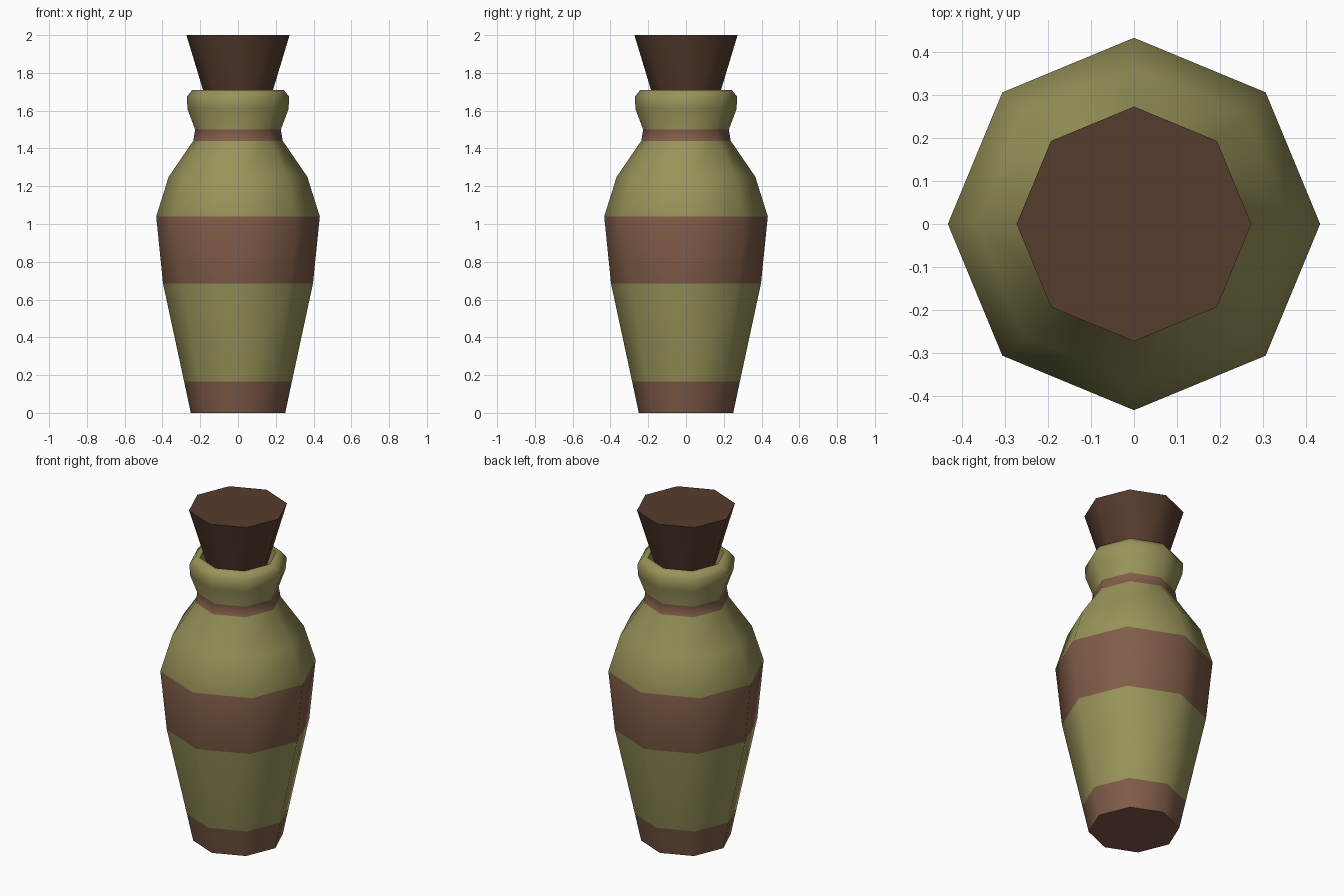
import bpy, bmesh, math

if "Cube" in bpy.data.objects:
    bpy.data.objects.remove(bpy.data.objects["Cube"])

SIDES = 8


def material(name, rgb):
    m = bpy.data.materials.new(name)
    m.diffuse_color = (*rgb, 1)
    m.use_nodes = True
    m.node_tree.nodes["Principled BSDF"].inputs["Base Color"].default_value = m.diffuse_color
    return m


green = material("olive_green", (0.314, 0.296, 0.102))
brown = material("band_brown", (0.216, 0.107, 0.065))
dark = material("stopper_brown", (0.093, 0.045, 0.027))


def lathe(name, profile, mats, bands=(), cap_end=True):
    """Spin (radius, z) rings into an eight-sided body; bands lists segments using slot 1."""
    bm = bmesh.new()
    rings = []
    for r, z in profile:
        angles = [2 * math.pi * i / SIDES for i in range(SIDES)]
        rings.append([bm.verts.new((r * math.cos(a), r * math.sin(a), z)) for a in angles])
    for s, (lo, hi) in enumerate(zip(rings, rings[1:])):
        for i in range(SIDES):
            j = (i + 1) % SIDES
            f = bm.faces.new((lo[i], lo[j], hi[j], hi[i]))
            f.material_index = 1 if s in bands else 0
    base = bm.faces.new(rings[0][::-1])
    base.material_index = 1 if 0 in bands else 0
    if cap_end:
        bm.faces.new(rings[-1])
    me = bpy.data.meshes.new(name)
    bm.to_mesh(me)
    bm.free()
    for m in mats:
        me.materials.append(m)
    ob = bpy.data.objects.new(name, me)
    bpy.context.collection.objects.link(ob)
    bpy.ops.object.select_all(action='DESELECT')
    ob.select_set(True)
    bpy.context.view_layer.objects.active = ob
    bpy.ops.object.shade_smooth_by_angle(angle=math.radians(62))
    return ob


# Bottle: foot, belly, shoulder, neck, rolled lip, then down inside the mouth
lathe("bottle", [(0.25, 0), (0.285, 0.165), (0.397, 0.685), (0.433, 1.04),
                 (0.367, 1.25), (0.237, 1.44), (0.227, 1.5), (0.268, 1.61),
                 (0.27, 1.675), (0.242, 1.71), (0.212, 1.71), (0.19, 1.55)],
      [green, brown], bands=(0, 2, 5))

# Flared stopper seated in the mouth
lathe("stopper", [(0.14, 1.56), (0.273, 2.0)], [dark])
